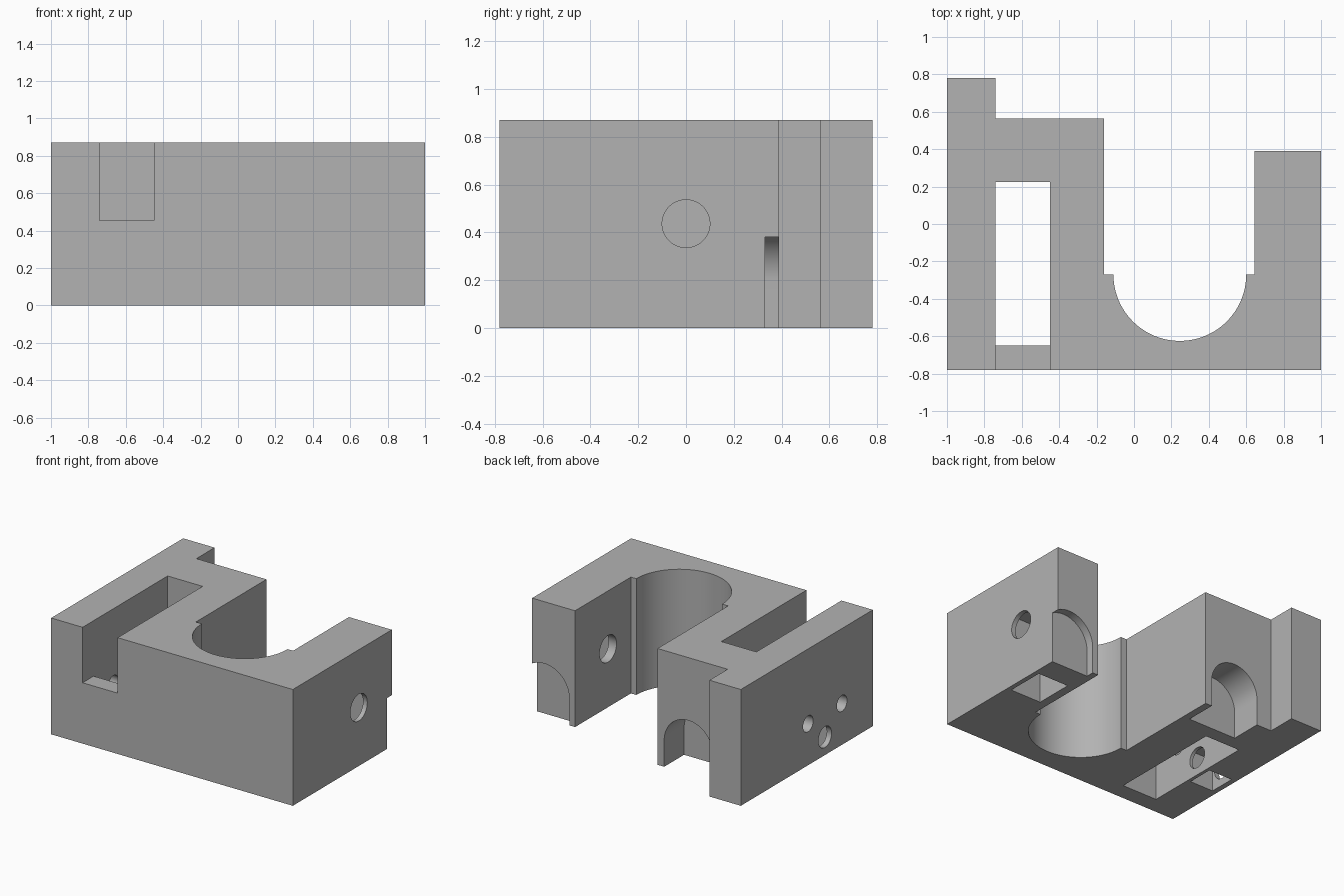
import bpy
import bmesh
import math
from mathutils import Matrix

cube = bpy.data.objects.get("Cube")
if cube:
    bpy.data.objects.remove(cube, do_unlink=True)

HEIGHT = 0.87
BACK = 0.78

grey = bpy.data.materials.new("plain grey")
grey.use_nodes = True
grey.diffuse_color = (0.45, 0.45, 0.45, 1)
grey.node_tree.nodes["Principled BSDF"].inputs["Base Color"].default_value = (0.45, 0.45, 0.45, 1)


def make_object(name, bm):
    bmesh.ops.recalc_face_normals(bm, faces=bm.faces)
    mesh = bpy.data.meshes.new(name)
    bm.to_mesh(mesh)
    bm.free()
    mesh.materials.append(grey)
    obj = bpy.data.objects.new(name, mesh)
    bpy.context.collection.objects.link(obj)
    return obj


def prism(name, points, start, vector):
    """Extrude a closed outline; start turns a 2D point into a 3D one."""
    bm = bmesh.new()
    face = bm.faces.new([bm.verts.new(start(*p)) for p in points])
    grown = bmesh.ops.extrude_face_region(bm, geom=[face])
    verts = [v for v in grown["geom"] if isinstance(v, bmesh.types.BMVert)]
    bmesh.ops.translate(bm, verts=verts, vec=vector)
    return make_object(name, bm)


def arc(cx, cy, radius, first, last, steps):
    angles = [math.radians(first + (last - first) * i / steps) for i in range(steps + 1)]
    return [(cx + radius * math.cos(a), cy + radius * math.sin(a)) for a in angles]


def box(name, x0, x1, y0, y1, z0, z1):
    outline = [(x0, y0), (x1, y0), (x1, y1), (x0, y1)]
    return prism(name, outline, lambda x, y: (x, y, z0), (0, 0, z1 - z0))


def cross_hole(name, x0, x1, y, z, radius):
    bm = bmesh.new()
    place = Matrix.Translation(((x0 + x1) / 2, y, z)) @ Matrix.Rotation(math.pi / 2, 4, "Y")
    bmesh.ops.create_cone(bm, cap_ends=True, segments=48, radius1=radius, radius2=radius,
                          depth=x1 - x0, matrix=place)
    return make_object(name, bm)


def arch(name, x, radius, y0, y1):
    outline = [(x - radius, -0.1), (x + radius, -0.1)] + arc(x, 0.2, radius, 0, 180, 40)
    return prism(name, outline, lambda u, z: (u, y0, z), (0, y1 - y0, 0))


# Body outline with the round bore and its shoulders
outline = [(-1, -BACK), (1, -BACK), (1, 0.39), (0.645, 0.39), (0.645, -0.27)]
outline += arc(0.245, -0.27, 0.355, 0, -180, 64)
outline += [(-0.16, -0.27), (-0.16, 0.565), (-0.74, 0.565), (-0.74, BACK), (-1, BACK)]
body = prism("bracket_body", outline, lambda x, y: (x, y, 0), (0, 0, HEIGHT))

cutters = [
    # Through window and the notch that opens it to the front
    box("window", -0.74, -0.45, -0.65, 0.225, -0.1, 1),
    box("front_notch", -0.74, -0.45, -1, -0.6, 0.455, 1),
    # Arched recesses sharing one back plane
    arch("middle_arch", -0.415, 0.2, 0.33, 0.7),
    arch("side_arch", 0.9, 0.207, 0.33, 0.5),
    # Nut pockets open to the underside
    box("small_pocket", -0.96, -0.765, -0.315, -0.115, -0.1, 0.24),
    box("large_pocket", 0.71, 0.965, -0.145, 0.145, -0.1, 0.58),
    # Cross holes
    cross_hole("arm_hole", 0.55, 1.1, 0, 0.437, 0.1),
    cross_hole("lower_hole", -1.1, -0.65, -0.215, 0.135, 0.078),
]
for side in (-1, 1):
    cutters.append(cross_hole("upper_hole", -1.1, -0.65, -0.215 + side * 0.2, 0.31, 0.06))

bpy.ops.object.select_all(action="DESELECT")
bpy.context.view_layer.objects.active = body
body.select_set(True)
for cutter in cutters:
    cutter.hide_render = True
    mod = body.modifiers.new(cutter.name, "BOOLEAN")
    mod.operation = "DIFFERENCE"
    mod.solver = "EXACT"
    mod.object = cutter
    bpy.ops.object.modifier_apply(modifier=mod.name)
    bpy.data.objects.remove(cutter, do_unlink=True)

bpy.ops.object.shade_smooth_by_angle(angle=math.radians(30))
